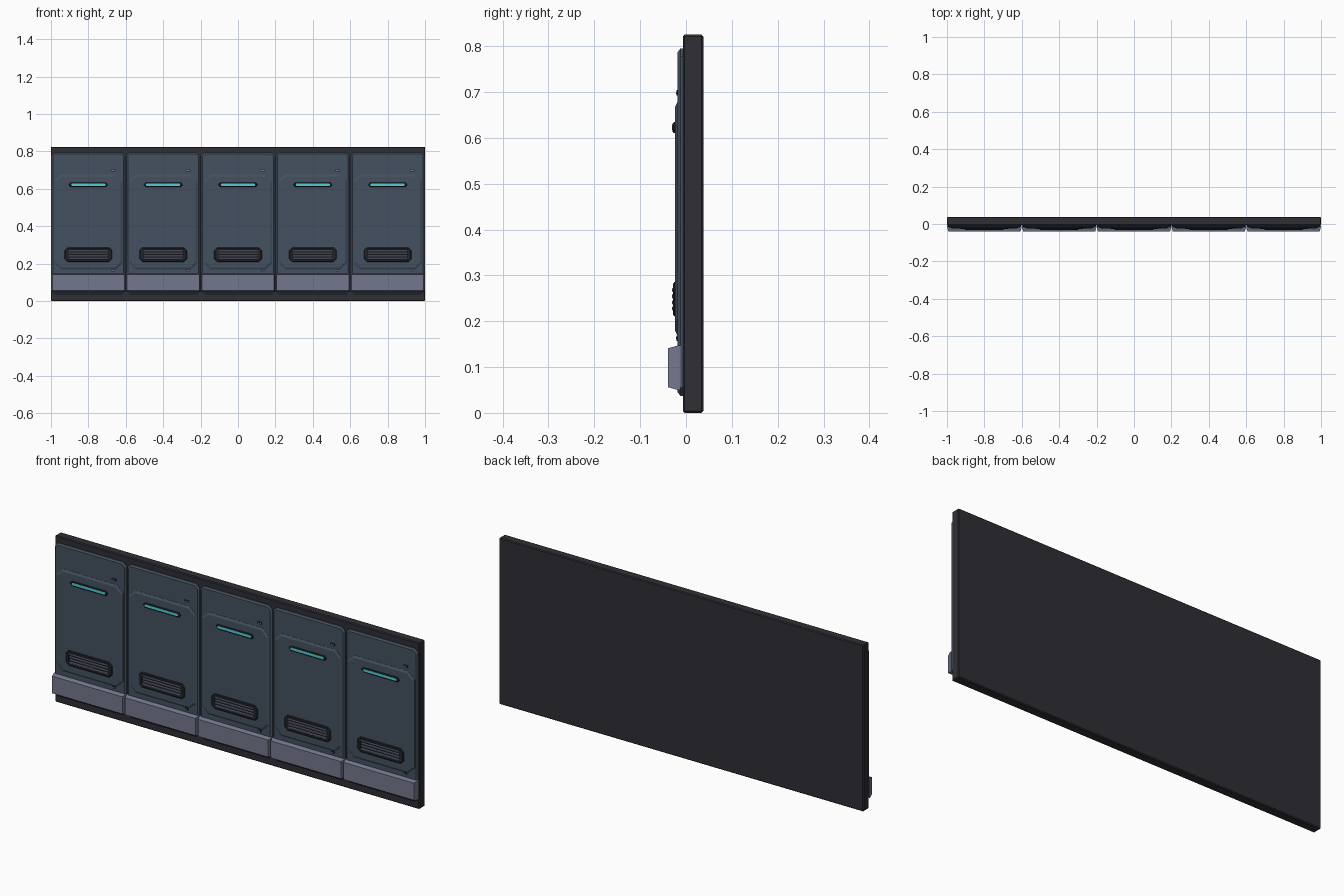
import bpy
import bmesh

cube = bpy.data.objects.get("Cube")
if cube:
    bpy.data.objects.remove(cube, do_unlink=True)


def material(name, rgb):
    m = bpy.data.materials.new(name)
    m.use_nodes = True
    m.diffuse_color = (*rgb, 1)
    m.node_tree.nodes["Principled BSDF"].inputs["Base Color"].default_value = (*rgb, 1)
    return m


CHARCOAL = material("charcoal", (0.028, 0.028, 0.036))
BLUE = material("slate_blue", (0.058, 0.082, 0.115))
LAVENDER = material("lavender_grey", (0.175, 0.185, 0.27))
CYAN = material("cyan_light", (0.08, 0.62, 0.72))
BLACK = material("near_black", (0.016, 0.017, 0.022))


def outline(x, z, half_w, half_h, cut):
    """Rectangle in the wall plane with cut corners."""
    w, h = half_w, half_h
    if cut == 0:
        pts = [(-w, -h), (w, -h), (w, h), (-w, h)]
    else:
        pts = [(-w + cut, -h), (w - cut, -h), (w, -h + cut), (w, h - cut),
               (w - cut, h), (-w + cut, h), (-w, h - cut), (-w, -h + cut)]
    return [(x + px, z + pz) for px, pz in pts]


def slab(name, mat, x, half_w, z0, z1, back, front, cut=0, slope=0, edge=0, rim=0, sink=0):
    """Plate growing towards the front, with a sloped edge and an optional sunken middle."""
    z, h = (z0 + z1) / 2, (z1 - z0) / 2
    layers = [(0, back), (0, front + edge), (slope, front)]
    if rim:
        layers += [(rim, front), (rim, front + sink)]
    bm = bmesh.new()
    rings = []
    for inset, y in layers:
        c = max(cut - inset * 0.586, 0.001) if cut else 0
        rings.append([bm.verts.new((px, y, pz))
                      for px, pz in outline(x, z, half_w - inset, h - inset, c)])
    n = len(rings[0])
    for a, b in zip(rings, rings[1:]):
        for i in range(n):
            j = (i + 1) % n
            bm.faces.new((a[i], a[j], b[j], b[i]))
    bm.faces.new(rings[0])
    bm.faces.new(rings[-1])
    bmesh.ops.remove_doubles(bm, verts=bm.verts, dist=1e-6)
    bmesh.ops.recalc_face_normals(bm, faces=bm.faces)
    mesh = bpy.data.meshes.new(name)
    bm.to_mesh(mesh)
    bm.free()
    mesh.materials.append(mat)
    obj = bpy.data.objects.new(name, mesh)
    bpy.context.collection.objects.link(obj)
    return obj


# Backing board with softened edges
board = slab("backing_board", CHARCOAL, 0, 1, 0, 0.825, 0.038, -0.007)
bevel = board.modifiers.new("edge", "BEVEL")
bevel.width = 0.004
bevel.segments = 1

for k in range(5):
    x = -0.8 + 0.4 * k
    tag = f"_{k + 1}"

    # Base panel and raised centre plate
    slab("panel" + tag, BLUE, x, 0.197, 0.037, 0.795, -0.005, -0.018,
         cut=0.018, slope=0.008, edge=0.006)
    slab("raised_plate" + tag, BLUE, x, 0.183, 0.17, 0.677, -0.016, -0.024,
         cut=0.034, slope=0.010, edge=0.005)

    # Bumper rail along the bottom
    slab("bumper" + tag, LAVENDER, x, 0.199, 0.05, 0.147, -0.012, -0.039,
         slope=0.006, edge=0.021)

    # Light bar in a dark housing
    slab("light_housing" + tag, BLACK, x, 0.103, 0.610, 0.634, -0.022, -0.029,
         cut=0.009, slope=0.003, edge=0.003)
    slab("light_bar" + tag, CYAN, x, 0.091, 0.6165, 0.6285, -0.027, -0.030, cut=0.003)

    # Vent with sunken middle and four slats
    slab("vent_frame" + tag, BLACK, x, 0.127, 0.210, 0.286, -0.022, -0.028,
         cut=0.016, slope=0.004, edge=0.003, rim=0.017, sink=0.003)
    for s in range(4):
        z = 0.2275 + 0.0135 * s
        slab(f"vent_slat{tag}_{s + 1}", LAVENDER, x, 0.105, z - 0.0045, z + 0.0045,
             -0.024, -0.031, slope=0.002, edge=0.002)

    # Small catches near the right-hand corners
    for label, z, w in (("upper_catch", 0.698, 0.013), ("lower_catch", 0.163, 0.009)):
        slab(label + "_mount" + tag, BLACK, x + 0.132, w, z - 0.006, z + 0.006,
             -0.016, -0.021, cut=0.003)
        slab(label + tag, LAVENDER, x + 0.132, w - 0.004, z - 0.002, z + 0.002,
             -0.020, -0.022)
